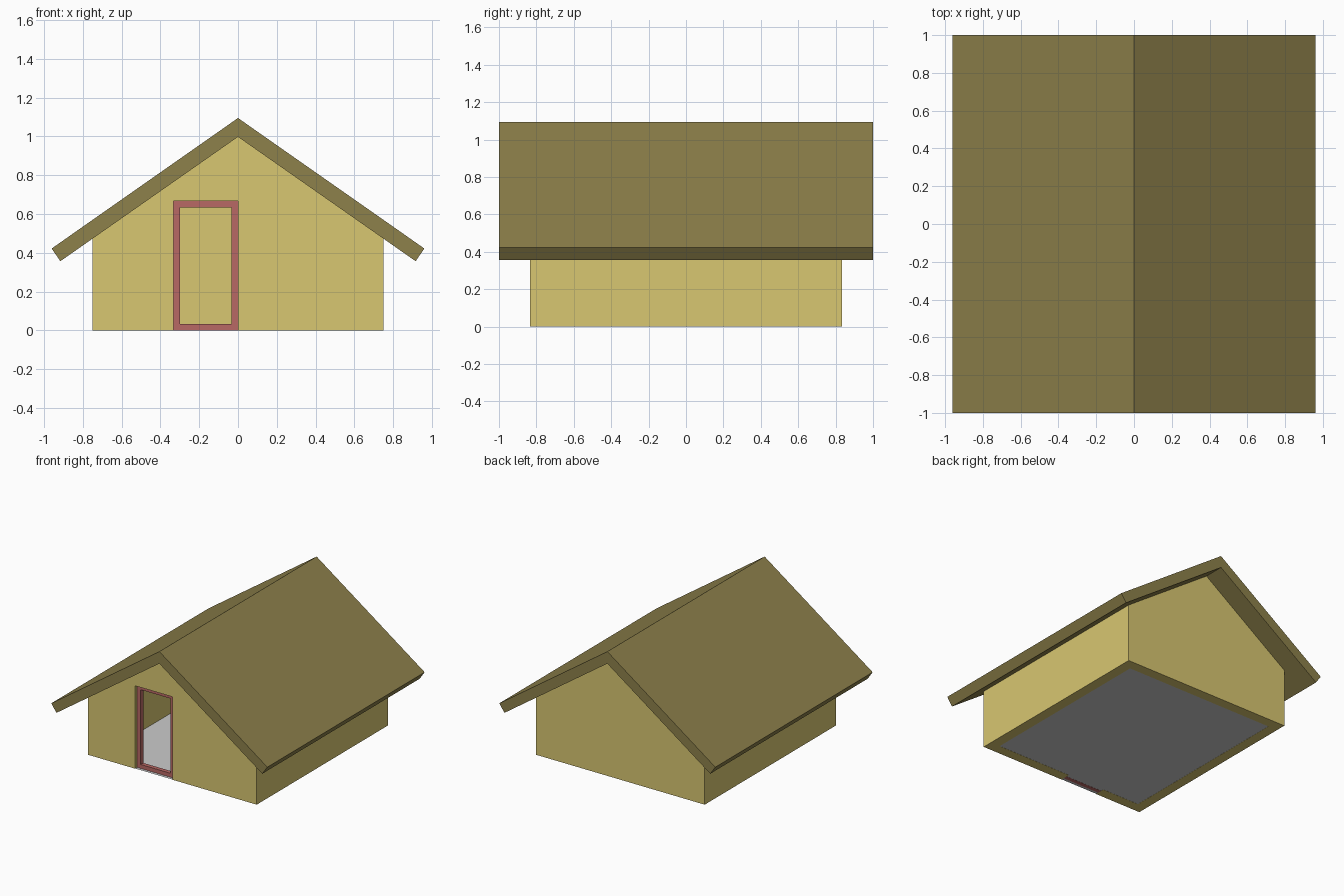
import bpy, bmesh

if "Cube" in bpy.data.objects:
    bpy.data.objects.remove(bpy.data.objects["Cube"])

W, D, T = 0.75, 0.833, 0.083      # half width, half depth, wall thickness
RIDGE, SLOPE = 0.998, 0.70        # underside of the roof


def material(name, rgb):
    m = bpy.data.materials.new(name)
    m.diffuse_color = (*rgb, 1)
    m.use_nodes = True
    m.node_tree.nodes["Principled BSDF"].inputs["Base Color"].default_value = m.diffuse_color
    return m


def extrude_profile(name, profile, y0, y1, mat=None):
    """Solid made from an x-z outline swept from y0 to y1."""
    bm = bmesh.new()
    face = bm.faces.new([bm.verts.new((x, y0, z)) for x, z in profile])
    new = bmesh.ops.extrude_face_region(bm, geom=[face])["geom"]
    verts = [v for v in new if isinstance(v, bmesh.types.BMVert)]
    bmesh.ops.translate(bm, verts=verts, vec=(0, y1 - y0, 0))
    bmesh.ops.recalc_face_normals(bm, faces=bm.faces)
    me = bpy.data.meshes.new(name)
    bm.to_mesh(me)
    bm.free()
    ob = bpy.data.objects.new(name, me)
    bpy.context.collection.objects.link(ob)
    if mat:
        me.materials.append(mat)
    return ob


def rect(x0, x1, z0, z1):
    return [(x0, z0), (x1, z0), (x1, z1), (x0, z1)]


def cut(target, cutter):
    cutter.hide_render = True
    cutter.hide_viewport = True
    cutter.display_type = 'WIRE'
    mod = target.modifiers.new(cutter.name, 'BOOLEAN')
    mod.operation = 'DIFFERENCE'
    mod.solver = 'EXACT'
    mod.object = cutter


wall_mat = material("wall_yellow", (0.69, 0.57, 0.165))
roof_mat = material("roof_olive", (0.27, 0.22, 0.07))
frame_mat = material("frame_red", (0.48, 0.14, 0.13))

# Walls: gabled block, hollowed, with a doorway in the front
eave = RIDGE - SLOPE * W
walls = extrude_profile(
    "walls", [(-W, 0), (W, 0), (W, eave), (0, RIDGE), (-W, eave)], -D, D, wall_mat)
cut(walls, extrude_profile("room_cutter", rect(-W + T, W - T, -0.5, 1.5),
                           -D + T, D - T, wall_mat))
cut(walls, extrude_profile("doorway_cutter", rect(-0.333, 0, -0.2, 0.667),
                           -D - 0.1, -D + T + 0.1, wall_mat))

# Door frame: four-sided ring set midway in the wall
fw, y0, y1 = 0.033, -D + 0.025, -D + 0.058
frame = extrude_profile("door_frame", rect(-0.333, 0, 0, 0.667), y0, y1, frame_mat)
cut(frame, extrude_profile("frame_cutter", rect(-0.333 + fw, -fw, fw, 0.667 - fw),
                           y0 - 0.1, y1 + 0.1, frame_mat))

# Roof: two mitred slabs with overhanging eaves
extrude_profile("roof", [(0, RIDGE), (0.916, RIDGE - SLOPE * 0.916), (0.961, 0.422),
                         (0, 1.095), (-0.961, 0.422),
                         (-0.916, RIDGE - SLOPE * 0.916)], -1, 1, roof_mat)

# Floor: thin sheet over the footprint
bpy.ops.mesh.primitive_plane_add(size=2, location=(0, 0, 0.001))
floor = bpy.context.object
floor.name = "floor"
floor.scale = (W - 0.001, D - 0.001, 1)
